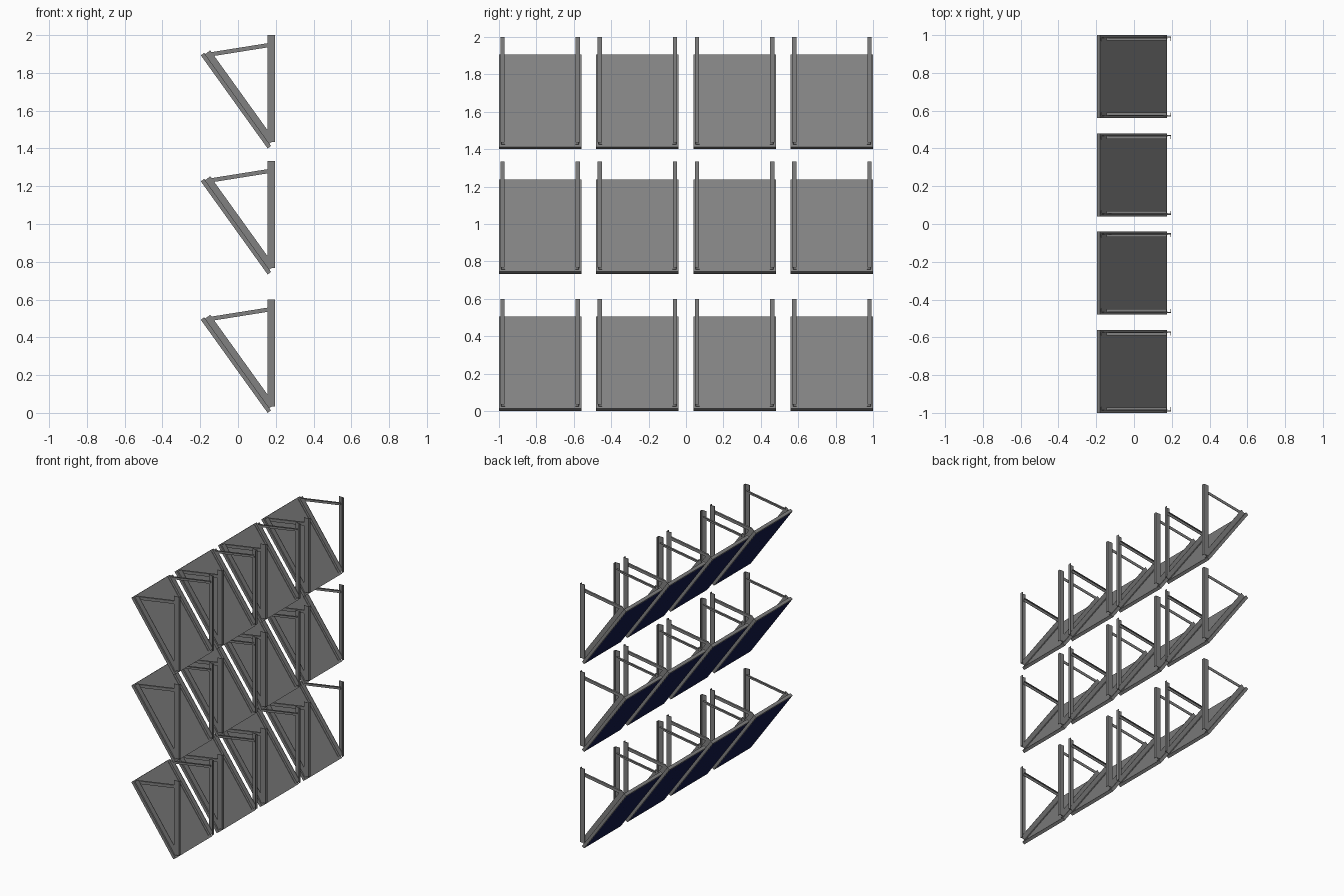
import bpy, bmesh, math
from mathutils import Vector

if "Cube" in bpy.data.objects:
    bpy.data.objects.remove(bpy.data.objects["Cube"])


def material(name, rgb):
    m = bpy.data.materials.new(name)
    m.diffuse_color = (*rgb, 1.0)
    m.use_nodes = True
    m.node_tree.nodes["Principled BSDF"].inputs["Base Color"].default_value = m.diffuse_color
    return m


GREY = material("grey metal", (0.22, 0.22, 0.22))
BLUE = material("cell blue", (0.007, 0.011, 0.07))
NAVY = material("cell gap navy", (0.005, 0.007, 0.04))

W = 0.44                                   # panel width along y
LOW, TOP = Vector((0.157, 0, 0)), Vector((-0.197, 0, 0.493))
THICK = 0.022
T = 0.003                                  # sheet metal thickness


def axes(p0, p1):
    """Direction of a bar in the xz plane and the normal pointing to its right."""
    u = (p1 - p0).normalized()
    return u, Vector((u.z, 0, -u.x))


def strip(bm, p0, p1, o0, o1, y0, y1):
    """Box along p0-p1, from o0 to o1 across and y0 to y1 wide."""
    _, n = axes(p0, p1)
    quad = [p0 + n * o0, p1 + n * o0, p1 + n * o1, p0 + n * o1]
    a = [bm.verts.new((q.x, y0, q.z)) for q in quad]
    b = [bm.verts.new((q.x, y1, q.z)) for q in quad]
    bm.faces.new(a)
    bm.faces.new(b[::-1])
    for i in range(4):
        j = (i + 1) % 4
        bm.faces.new((a[j], a[i], b[i], b[j]))


def finish(bm, name, mats, solid=True):
    if solid:
        bmesh.ops.recalc_face_normals(bm, faces=bm.faces[:])
    me = bpy.data.meshes.new(name)
    bm.to_mesh(me)
    bm.free()
    for m in mats:
        me.materials.append(m)
    return me


def angle_pair(name, p0, p1, o0, o1, y, flange, flange_at_far):
    """Mirrored pair of L-section bars with thin webs outside, flanges inward."""
    bm = bmesh.new()
    f0, f1 = (o1 - T, o1) if flange_at_far else (o0, o0 + T)
    for s in (-1, 1):
        strip(bm, p0, p1, o0, o1, s * y, s * (y - T))
        strip(bm, p0, p1, f0, f1, s * (y - T), s * (y - flange))
    return finish(bm, name, [GREY])


u, n = axes(LOW, TOP)
length = (TOP - LOW).length

# panel frame and backing
bm = bmesh.new()
strip(bm, LOW, TOP, 0, THICK, -W / 2, W / 2)
frame = finish(bm, "panel_frame", [GREY])

# blue cells on the outer face, with thin gaps between
bm = bmesh.new()
nx, ny, edge = 6, 8, 0.012
verts = []
for i in range(ny + 1):
    p = LOW + u * (edge + (length - 2 * edge) * i / ny) - n * 0.001
    verts.append([bm.verts.new((p.x, -W / 2 + edge + (W - 2 * edge) * j / nx, p.z))
                  for j in range(nx + 1)])
for i in range(ny):
    for j in range(nx):
        f = bm.faces.new((verts[i][j], verts[i + 1][j], verts[i + 1][j + 1], verts[i][j + 1]))
        f.normal_update()
        if f.normal.dot(n) > 0:
            f.normal_flip()
cells_faces = bm.faces[:]
rims = bmesh.ops.inset_individual(bm, faces=cells_faces, thickness=0.0015)["faces"]
for f in rims:
    f.material_index = 1
cells = finish(bm, "solar_cells", [BLUE, NAVY], solid=False)

# upright posts, sloping rails and top struts
post = angle_pair("wall_posts", Vector((0.157, 0, 0.035)), Vector((0.157, 0, 0.6)),
                  0, 0.04, 0.212, 0.022, True)
rail = angle_pair("panel_rails", LOW + u * 0.015, LOW + u * (length - 0.008),
                  THICK, THICK + 0.034, 0.2085, 0.02, False)
strut = angle_pair("top_struts", Vector((-0.145, 0, 0.498)), Vector((0.175, 0, 0.549)),
                   -0.011, 0.011, 0.205, 0.014, False)

# three rows of four units
for r, z in enumerate((0, 0.733, 1.4)):
    for c in range(4):
        for me in (frame, cells, post, rail, strut):
            ob = bpy.data.objects.new(f"{me.name}_{r + 1}_{c + 1}", me)
            ob.location = (0, -0.78 + 0.52 * c, z)
            bpy.context.collection.objects.link(ob)
